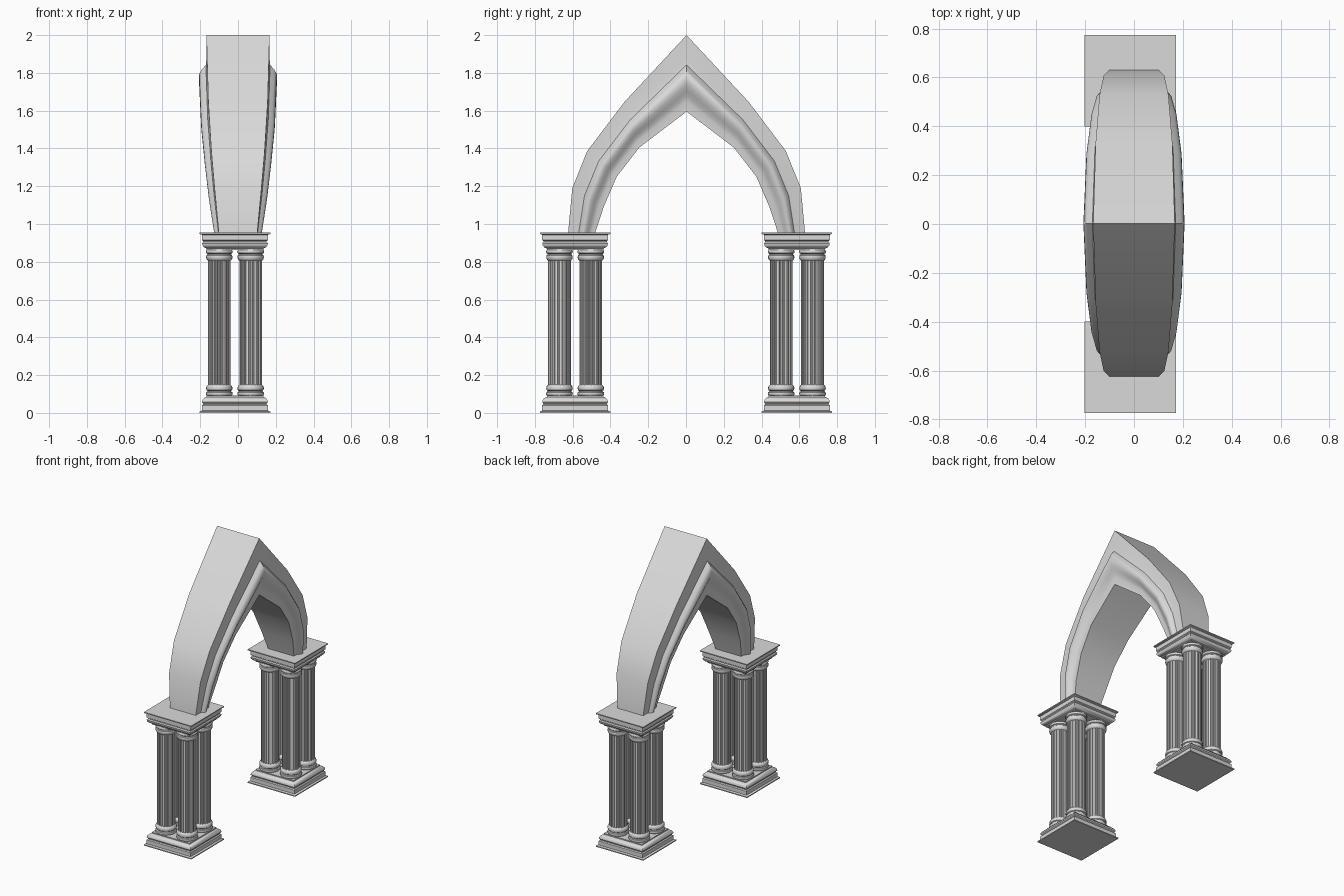
import bpy, bmesh
from math import cos, sin, pi, radians

cube = bpy.data.objects.get("Cube")
if cube:
    bpy.data.objects.remove(cube)

stone = bpy.data.materials.new("pale_grey_stone")
stone.use_nodes = True
grey = (0.7, 0.7, 0.7, 1)
stone.diffuse_color = grey
stone.node_tree.nodes["Principled BSDF"].inputs["Base Color"].default_value = grey

HEIGHT = 0.955      # pier height
PIER_X = -0.016
PIER_Y = 0.587
GAP = 0.083         # column offset from the pier centre


def loft(name, rings, angle=35):
    """Skin a list of closed rings and cap both ends."""
    bm = bmesh.new()
    loops = [[bm.verts.new(p) for p in ring] for ring in rings]
    n = len(rings[0])
    for a, b in zip(loops, loops[1:]):
        for i in range(n):
            j = (i + 1) % n
            bm.faces.new((a[i], a[j], b[j], b[i]))
    bm.faces.new(loops[0])
    bm.faces.new(loops[-1])
    bmesh.ops.recalc_face_normals(bm, faces=bm.faces[:])
    mesh = bpy.data.meshes.new(name)
    bm.to_mesh(mesh)
    bm.free()
    mesh.materials.append(stone)
    ob = bpy.data.objects.new(name, mesh)
    bpy.context.collection.objects.link(ob)
    bpy.ops.object.select_all(action='DESELECT')
    ob.select_set(True)
    bpy.context.view_layer.objects.active = ob
    bpy.ops.object.shade_smooth_by_angle(angle=radians(angle))
    return ob


def square(h, z):
    return [(sx * h, sy * h, z) for sx, sy in ((-1, -1), (1, -1), (1, 1), (-1, 1))]


def circle(r, z, n=24):
    return [(r * cos(2 * pi * i / n), r * sin(2 * pi * i / n), z) for i in range(n)]


def fluted(r, z, flutes=20):
    ring = []
    for i in range(flutes):
        for step, k in ((0, 1), (0.4, 1), (0.55, 0.9), (0.85, 0.9)):
            a = 2 * pi * (i + step) / flutes
            ring.append((r * k * cos(a), r * k * sin(a), z))
    return ring


def flip(profile):
    return [(r, HEIGHT - z) for r, z in profile]


def place(ob, x, y):
    ob.location = (x, y, 0)


# Moulding profiles, mirrored upward for the capitals
plinth = [(0.187, 0), (0.187, 0.007), (0.175, 0.012), (0.175, 0.04), (0.168, 0.045),
          (0.168, 0.05), (0.174, 0.057), (0.172, 0.068), (0.163, 0.079),
          (0.15, 0.085), (0.15, 0.092)]
column_foot = [(0.064, 0.09), (0.069, 0.095), (0.071, 0.102), (0.069, 0.109),
               (0.063, 0.113), (0.063, 0.117), (0.068, 0.121), (0.07, 0.13),
               (0.068, 0.14), (0.062, 0.148), (0.058, 0.15)]

# Two piers, each with four fluted columns
for side, sy in (("front", -1), ("back", 1)):
    y = sy * PIER_Y
    for part, prof, disc in (("base", plinth, column_foot),
                             ("capital", flip(plinth), flip(column_foot))):
        place(loft(f"{side}_pier_{part}", [square(h, z) for h, z in prof]), PIER_X, y)
        for i, (dx, dy) in enumerate(((-1, -1), (1, -1), (1, 1), (-1, 1))):
            place(loft(f"{side}_column_{part}_{i + 1}", [circle(r, z) for r, z in disc]),
                  PIER_X + dx * GAP, y + dy * GAP)
    for i, (dx, dy) in enumerate(((-1, -1), (1, -1), (1, 1), (-1, 1))):
        shaft = loft(f"{side}_column_shaft_{i + 1}",
                     [fluted(0.06, 0.14), fluted(0.06, HEIGHT - 0.14)], 25)
        place(shaft, PIER_X + dx * GAP, y + dy * GAP)

# Pointed arch: outer point, inner point, half width at each station
stations = [((0.627, 0.955), (0.483, 0.955), 0.102),
            ((0.605, 1.19), (0.44, 1.087), 0.124),
            ((0.526, 1.386), (0.37, 1.25), 0.141),
            ((0.33, 1.645), (0.25, 1.405), 0.157),
            ((0, 2.0), (0, 1.595), 0.167)]
# Half section with a rounded rib: width factor, depth fraction
section = [(1, 0), (1, 0.3), (1.02, 0.39), (1.15, 0.45), (1.23, 0.51), (1.24, 0.57),
           (1.2, 0.64), (1.11, 0.72), (1.03, 0.79), (1, 0.86), (1, 1)]
section += [(-w, d) for w, d in reversed(section)]


def arch_ring(station, sy):
    (yo, zo), (yi, zi), half = station
    return [(w * half, sy * (yo + (yi - yo) * d), zo + (zi - zo) * d) for w, d in section]


rings = [arch_ring(s, -1) for s in stations]
rings += [arch_ring(s, 1) for s in reversed(stations[:-1])]
place(loft("pointed_arch", rings, 40), 0, 0.003)
